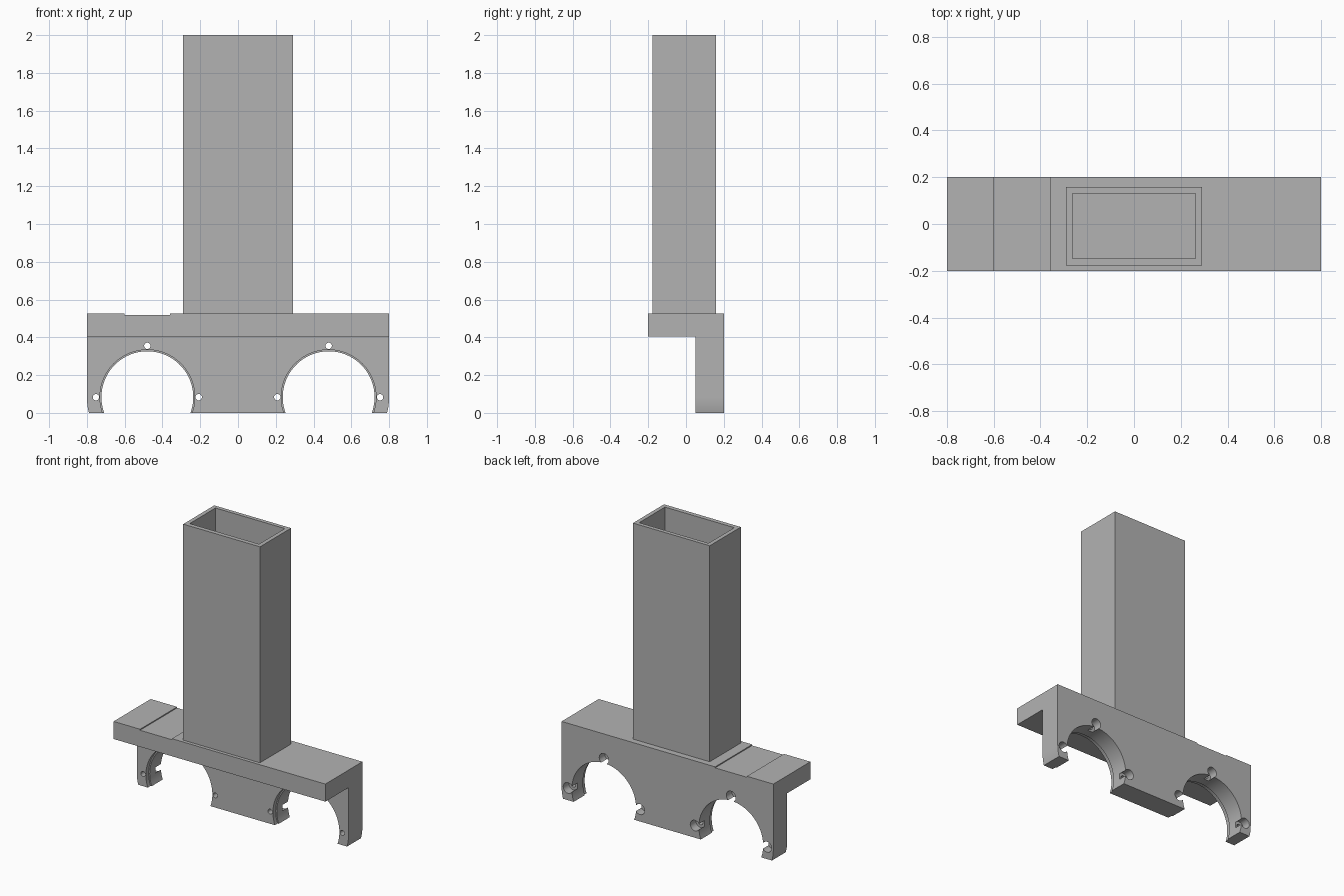
import bpy, bmesh
from math import sin, cos, asin, pi, radians

default = bpy.data.objects.get("Cube")
if default:
    bpy.data.objects.remove(default, do_unlink=True)

grey = bpy.data.materials.new("plain grey")
grey.use_nodes = True
grey.diffuse_color = (0.45, 0.45, 0.45, 1)
grey.node_tree.nodes["Principled BSDF"].inputs["Base Color"].default_value = (0.45, 0.45, 0.45, 1)


def prism(name, outline, y0, y1):
    """Extrude an x-z outline from y0 to y1."""
    bm = bmesh.new()
    face = bm.faces.new([bm.verts.new((x, y0, z)) for x, z in outline])
    new = bmesh.ops.extrude_face_region(bm, geom=[face])["geom"]
    verts = [v for v in new if isinstance(v, bmesh.types.BMVert)]
    bmesh.ops.translate(bm, verts=verts, vec=(0, y1 - y0, 0))
    bmesh.ops.recalc_face_normals(bm, faces=bm.faces)
    mesh = bpy.data.meshes.new(name)
    bm.to_mesh(mesh)
    bm.free()
    mesh.materials.append(grey)
    obj = bpy.data.objects.new(name, mesh)
    bpy.context.collection.objects.link(obj)
    return obj


def box(name, x0, x1, y0, y1, z0, z1):
    return prism(name, [(x0, z0), (x1, z0), (x1, z1), (x0, z1)], y0, y1)


def arc(cx, cz, r, a0, a1, n):
    return [(cx + r * cos(a0 + (a1 - a0) * i / n),
             cz + r * sin(a0 + (a1 - a0) * i / n)) for i in range(n + 1)]


def cylinder(cx, cz, r, y0, y1, n):
    return prism("cutter", arc(cx, cz, r, 0, 2 * pi, n)[:-1], y0, y1)


def cut(obj, cutter):
    cutter.hide_render = True
    mod = obj.modifiers.new("cut", "BOOLEAN")
    mod.operation = "DIFFERENCE"
    mod.solver = "EXACT"
    mod.object = cutter
    bpy.context.view_layer.objects.active = obj
    bpy.ops.object.modifier_apply(modifier=mod.name)
    bpy.data.objects.remove(cutter, do_unlink=True)


# Shared sizes
BORE_X, BORE_Z, BORE_R = 0.48, 0.083, 0.243
TOP, UNDER = 0.525, 0.405
FRONT, WEB, BACK = -0.2, 0.05, 0.2

# Bracket silhouette: rounded leg ends, two open bores and a shallow top groove
dip = asin(BORE_Z / BORE_R)
tip = asin(BORE_Z / 0.32)
half = arc(BORE_X, BORE_Z, BORE_R, pi + dip, -dip, 56)
half += arc(BORE_X, BORE_Z, 0.32, -tip, 0, 6) + [(0.8, TOP)]
groove = [(-0.36, TOP), (-0.36, TOP - 0.007), (-0.6, TOP - 0.007), (-0.6, TOP)]
outline = half + groove + [(-x, z) for x, z in reversed(half)]
bracket = prism("bracket", outline, FRONT, BACK)

# Leave only the top shelf in front of the web
cut(bracket, box("cutter", -1, 1, FRONT - 0.1, WEB, -0.1, UNDER))

# Stepped bore fronts, screw holes and rear screw head pockets
for side in (-1, 1):
    cx = side * BORE_X
    cut(bracket, cylinder(cx, BORE_Z, 0.251, WEB - 0.03, WEB + 0.03, 96))
    for a in (0, pi / 2, pi):
        hx, hz = cx + 0.272 * cos(a), BORE_Z + 0.272 * sin(a)
        cut(bracket, cylinder(hx, hz, 0.017, WEB - 0.03, BACK + 0.03, 20))
        cut(bracket, cylinder(hx, hz, 0.036, BACK - 0.06, BACK + 0.03, 24))

# Hollow upright standing on the shelf
tube = box("upright_tube", -0.29, 0.29, -0.177, 0.158, TOP - 0.01, 2)
cut(tube, box("cutter", -0.262, 0.262, -0.147, 0.131, 0.4, 2.1))

# Smooth the round walls, keep the edges sharp
bpy.ops.object.select_all(action="DESELECT")
bracket.select_set(True)
bpy.context.view_layer.objects.active = bracket
bpy.ops.object.shade_smooth_by_angle(angle=radians(30))
